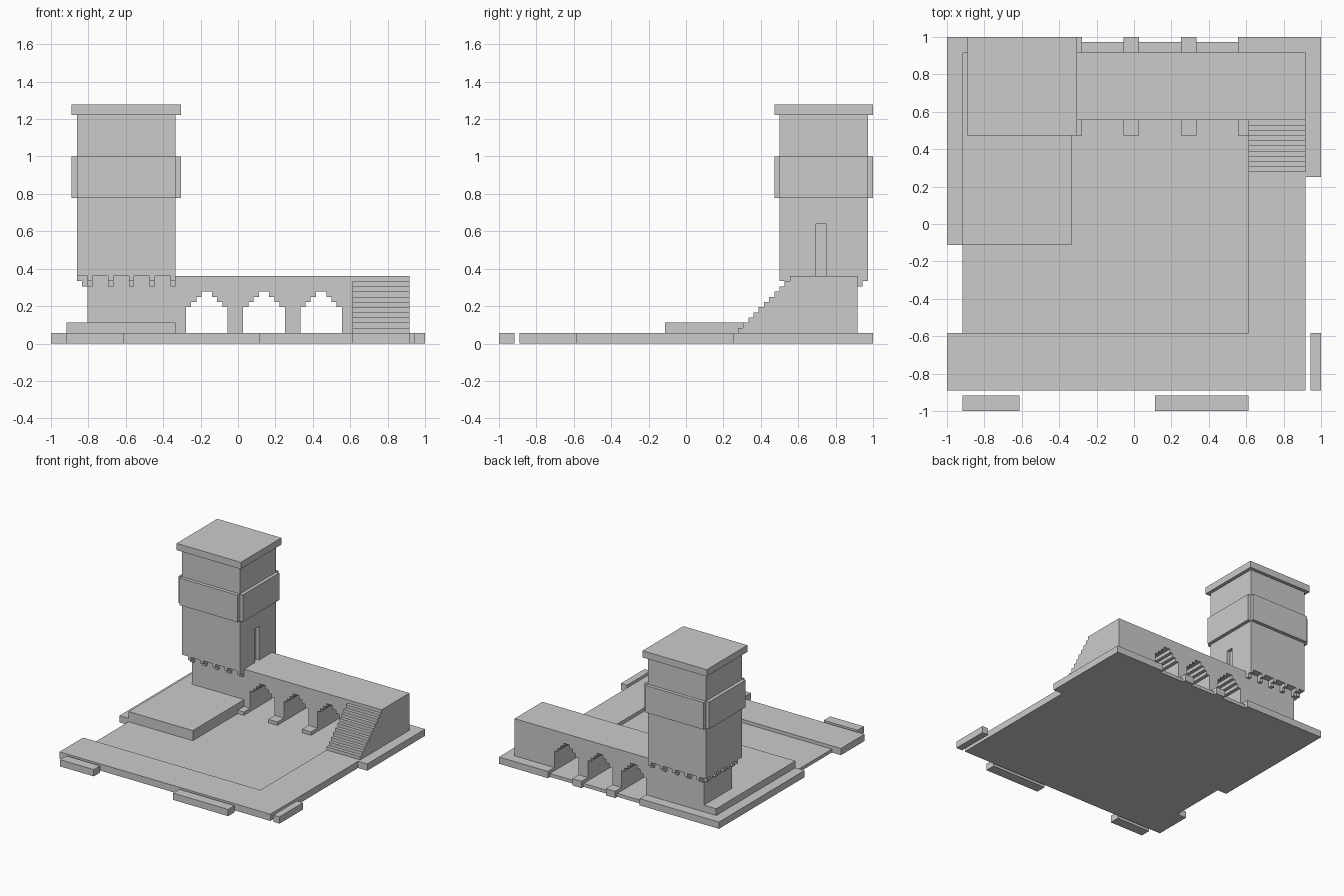
import bpy, bmesh

if "Cube" in bpy.data.objects:
    bpy.data.objects.remove(bpy.data.objects["Cube"])

U = 1 / 36  # grid module: every size is a whole number of these


def prism(name, pts, lo, hi, axis='Z'):
    """Extrude a 2D outline along Z (pts = x,y), Y (pts = x,z) or X (pts = y,z)."""
    place = {'Z': lambda a, b, h: (a, b, h),
             'Y': lambda a, b, h: (a, h, b),
             'X': lambda a, b, h: (h, a, b)}[axis]
    bm = bmesh.new()
    base = [bm.verts.new([c * U for c in place(a, b, lo)]) for a, b in pts]
    face = bm.faces.new(base)
    out = bmesh.ops.extrude_face_region(bm, geom=[face])
    shift = [c * U for c in place(0, 0, hi - lo)]
    bmesh.ops.translate(bm, vec=shift,
                        verts=[g for g in out['geom'] if isinstance(g, bmesh.types.BMVert)])
    bmesh.ops.recalc_face_normals(bm, faces=bm.faces)
    me = bpy.data.meshes.new(name)
    bm.to_mesh(me)
    bm.free()
    ob = bpy.data.objects.new(name, me)
    bpy.context.collection.objects.link(ob)
    return ob


def box(name, x0, x1, y0, y1, z0, z1):
    return prism(name, [(x0, y0), (x1, y0), (x1, y1), (x0, y1)], z0, z1)


# Ground: sunken courtyard with raised paving around it
prism("courtyard_floor", [(-33, -21), (22, -21), (22, 17), (20, 17), (20, 35), (-10, 35),
                          (-10, 17), (-12, 17), (-12, -4), (-33, -4)], 0, 1)
prism("paving_front_right", [(-36, -32), (33, -32), (33, 9), (36, 9), (36, 36), (20, 36),
                             (20, 17), (22, 17), (22, -21), (-36, -21)], 0, 2)
prism("paving_back_left", [(-36, -4), (-12, -4), (-12, 17), (-10, 17), (-10, 36),
                           (-36, 36)], 0, 2)
box("kerb_front_left", -33, -22, -36, -33, 0, 2)
box("kerb_front_right", 4, 22, -36, -33, 0, 2)
box("kerb_right", 34, 36, -32, -21, 0, 2)
box("terrace", -33, -12, -4, 33, 2, 4)

# Arcade wall with three stepped arches, including the tower foot
arch_starts = (-10, 1, 12)
half = [(0, 2), (0, 7), (1, 7), (1, 8), (2, 8), (2, 9), (3, 9), (3, 10)]
arch = half + [(8 - a, z) for a, z in reversed(half)]
outline = [(-29, 2)]
for s in arch_starts:
    outline += [(s + a, z) for a, z in arch]
outline += [(33, 2), (33, 13), (-29, 13)]
prism("arcade_wall", outline, 20, 33, 'Y')
for x in (-2, 9):
    box("pier_footing", x, x + 3, 17, 36, 0, 2)

# Staircase up to the walkway
steps = [(20, 2), (10, 2)]
for i in range(10):
    steps += [(10 + i, 3 + i), (11 + i, 3 + i)]
prism("staircase", steps, 22, 33, 'X')

# Tower: doorway storey, shaft, overhanging band and cap
prism("tower_doorway", [(-31, 18), (-12, 18), (-12, 25), (-13, 25), (-13, 27), (-12, 27),
                        (-12, 35), (-31, 35)], 13, 23)
box("tower_shaft", -31, -12, 18, 35, 23, 44)
prism("tower_band", [(-31, 17), (-12, 17), (-12, 18), (-11, 18), (-11, 35), (-12, 35),
                     (-12, 36), (-31, 36), (-31, 35), (-32, 35), (-32, 18), (-31, 18)], 28, 36)
box("tower_cap", -32, -11, 17, 36, 44, 46)

# Stepped corbels under the tower overhang
for x in range(-29, -12, 4):
    prism("corbel_front", [(20, 11), (20, 13), (18, 13), (18, 12), (19, 12), (19, 11)],
          x, x + 1, 'X')
    prism("corbel_back", [(33, 11), (33, 13), (35, 13), (35, 12), (34, 12), (34, 11)],
          x, x + 1, 'X')
for y in range(20, 33, 4):
    prism("corbel_left", [(-29, 11), (-29, 13), (-31, 13), (-31, 12), (-30, 12), (-30, 11)],
          y, y + 1, 'Y')
